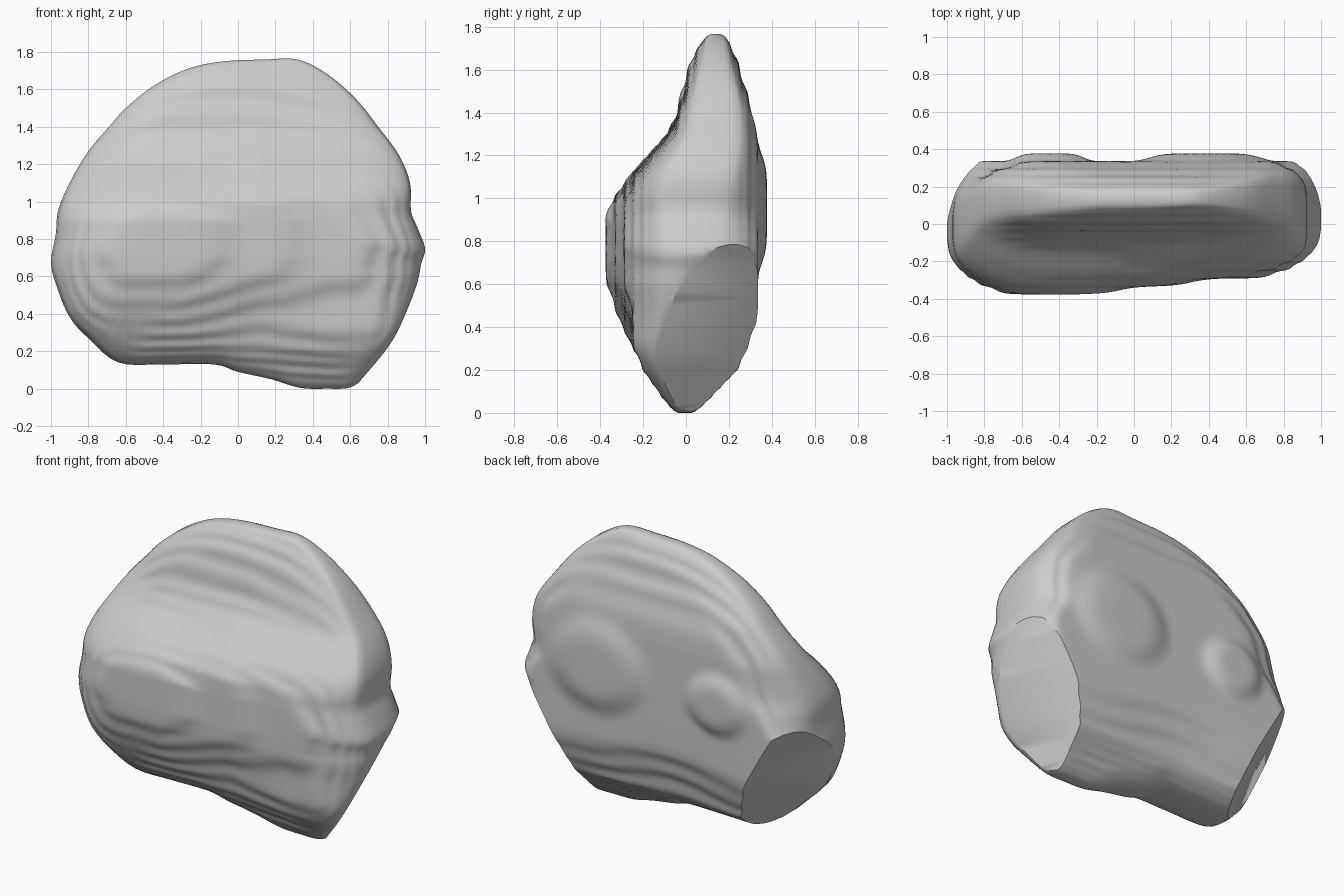
import bpy, bmesh, math
from mathutils import Vector

if "Cube" in bpy.data.objects:
    bpy.data.objects.remove(bpy.data.objects["Cube"])

# Front silhouette (x, z), running anticlockwise from the foot
OUTLINE = [(.33, .005), (.47, 0), (.61, .01), (.71, .1), (.83, .25), (.91, .42), (.96, .57),
           (.98, .67), (1, .75), (.96, .86), (.925, .95), (.92, 1.1), (.86, 1.25), (.75, 1.4),
           (.63, 1.55), (.48, 1.68), (.32, 1.76), (.15, 1.76), (-.08, 1.75), (-.27, 1.71),
           (-.45, 1.62), (-.6, 1.5), (-.69, 1.4), (-.8, 1.27), (-.89, 1.12), (-.96, .96),
           (-.975, .82), (-1, .67), (-.96, .52), (-.9, .38), (-.8, .27), (-.64, .14),
           (-.4, .13), (-.13, .13), (.0, .09), (.18, .05)]

# Front depth by height: z, then y at the left, middle and right
FRONT = [(0, -.05, -.05, -.06), (.13, -.13, -.13, -.15), (.2, -.18, -.18, -.2),
         (.3, -.245, -.22, -.24), (.4, -.295, -.25, -.25), (.5, -.335, -.29, -.26),
         (.6, -.365, -.325, -.285), (.7, -.378, -.335, -.29), (.9, -.378, -.335, -.29),
         (1, -.34, -.33, -.28), (1.1, -.26, -.27, -.24), (1.2, -.15, -.18, -.16),
         (1.3, -.08, -.09, -.07), (1.4, -.04, -.04, -.03), (1.5, -.02, -.02, 0),
         (1.6, .01, .01, .03), (1.77, .07, .07, .09)]

# Back depth by height: z, y
BACK = [(0, .05), (.1, .14), (.2, .24), (.3, .285), (.4, .32), (.5, .335), (1.2, .338),
        (1.3, .325), (1.4, .31), (1.5, .28), (1.6, .25), (1.77, .2)]

# Flat chipped facets on the lower ends: outward normal, distance from origin
CHIPS = [((.79, .40, -.47), .475), ((-.74, .52, -.42), .45)]


def lookup(table, v, col=1):
    if v <= table[0][0]:
        return table[0][col]
    for a, b in zip(table, table[1:]):
        if v <= b[0]:
            return a[col] + (b[col] - a[col]) * (v - a[0]) / (b[0] - a[0])
    return table[-1][col]


def spline(pts, sub):
    out, n = [], len(pts)
    for i in range(n):
        a, b, c, d = (Vector(pts[(i + k) % n]) for k in (-1, 0, 1, 2))
        for s in range(sub):
            t = s / sub
            out.append(.5 * (2 * b + (c - a) * t + (2 * a - 5 * b + 4 * c - d) * t * t
                             + (3 * b - a - 3 * c + d) * t ** 3))
    return out


def terrace(y, origin, step=.042):
    # Soft stepped layers across the stone
    q = (y - origin) / step
    n = round(q)
    f = 2 * (q - n)
    return origin + step * (n + .5 * (.35 * f + .65 * f ** 3))


def bump(x, z, cx, cz, rx, rz, p=3):
    d = ((x - cx) / rx) ** 2 + ((z - cz) / rz) ** 2
    return math.exp(-d ** p)


def depths(x, z, d):
    # Front and back y at a point lying d inside the silhouette
    cols = [(px, lookup(FRONT, z, c)) for px, c in ((-.3, 1), (.1, 2), (.5, 3))]
    f = lookup(cols, x)
    b = lookup(BACK, z) - .03 * bump(x, z, -.1, .35, .4, .17, 1)
    mid = (f + b) / 2
    side = min(1, abs(x) / .65)
    rf = lookup([(.1, .08), (.3, .14), (.65, .45), (1.1, .4), (1.4, .12)], z)
    rb = lookup([(.1, .08), (.3, .12), (.7, .2), (1.1, .2), (1.4, .12)], z)
    rim = lookup([(.2, .6), (.5, .35), (.7, .17), (1, .2), (1.5, .35)], z)
    if z > .8:
        up = min(1, (z - .8) / .2) * side
        rf += .1 * up
        rb += (.2 if x < 0 else .06) * up
        if x > 0:
            rim += .2 * up

    def edge(r):
        k = max(0, 1 - d / r)
        return rim + (1 - rim) * math.sqrt(1 - k * k)
    f = mid + (f - mid) * edge(rf)
    b = mid + (b - mid) * edge(rb)
    w = min(1, d / .1)
    f += (terrace(f, -.375) - f) * w
    b += (terrace(b, .336) - b) * w
    b += .041 * w * max(bump(x, z, .38, .95, .31, .26), bump(x, z, -.45, .92, .19, .17))
    return f, b


# Stone: concentric rings of the silhouette, one skin in front and one behind
rim = spline(OUTLINE, 4)
N, RINGS = len(rim), 44
centre = Vector((0, .85))
bm = bmesh.new()
skins = []
for side in (0, 1):
    hub = bm.verts.new((centre.x, depths(*centre, .8)[side], centre.y))
    rings = []
    for j in range(1, RINGS + 1):
        u = j / RINGS
        t = .4 * u + .6 * math.sin(u * math.pi / 2)
        ring = []
        for p in rim:
            q = centre + (p - centre) * t
            ring.append(bm.verts.new((q.x, depths(q.x, q.y, (p - q).length)[side], q.y)))
        rings.append(ring)
    for i in range(N):
        k = (i + 1) % N
        bm.faces.new((hub, rings[0][i], rings[0][k]))
        for a, b in zip(rings, rings[1:]):
            bm.faces.new((a[i], b[i], b[k], a[k]))
    skins.append(rings[-1])

# Side wall joining the two skins
for i in range(N):
    k = (i + 1) % N
    bm.faces.new((skins[0][i], skins[0][k], skins[1][k], skins[1][i]))
bmesh.ops.recalc_face_normals(bm, faces=bm.faces)
bmesh.ops.smooth_vert(bm, verts=bm.verts, factor=.4,
                      use_axis_x=False, use_axis_y=True, use_axis_z=False)

# Chipped facets
for normal, dist in CHIPS:
    n = Vector(normal).normalized()
    bmesh.ops.bisect_plane(bm, geom=bm.verts[:] + bm.edges[:] + bm.faces[:], dist=1e-5,
                           plane_co=n * dist, plane_no=n, clear_outer=True)
    bmesh.ops.holes_fill(bm, edges=[e for e in bm.edges if e.is_boundary], sides=0)
bmesh.ops.triangulate(bm, faces=[f for f in bm.faces if len(f.verts) > 4])
bmesh.ops.recalc_face_normals(bm, faces=bm.faces)

mesh = bpy.data.meshes.new("stone")
bm.to_mesh(mesh)
bm.free()
stone = bpy.data.objects.new("stone", mesh)
bpy.context.collection.objects.link(stone)
bpy.context.view_layer.objects.active = stone
stone.select_set(True)
bpy.ops.object.shade_smooth_by_angle(angle=math.radians(35))
